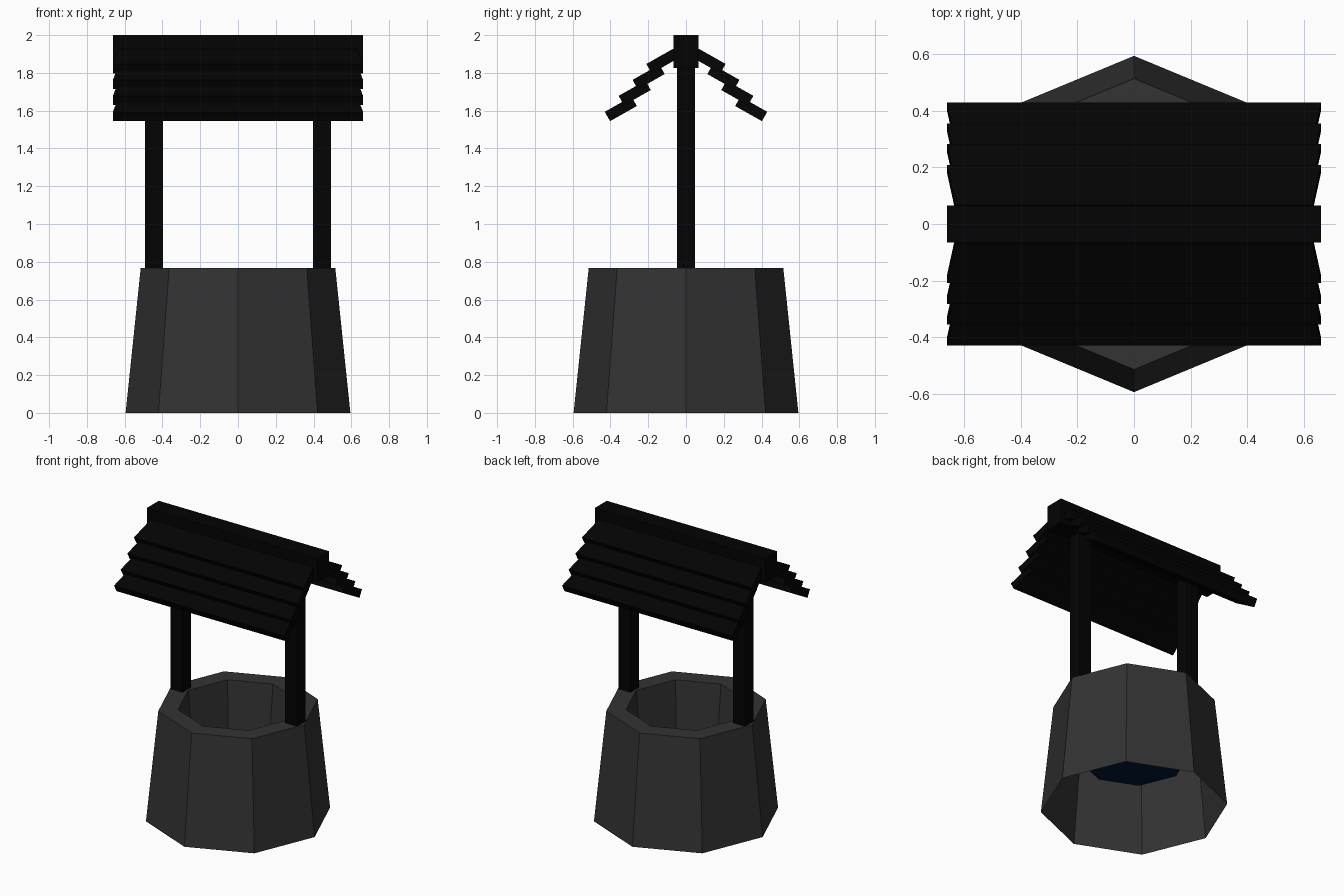
import bpy
import bmesh
from math import sin, cos, pi, radians
from mathutils import Vector

default = bpy.data.objects.get("Cube")
if default:
    bpy.data.objects.remove(default, do_unlink=True)


def material(name, rgb):
    mat = bpy.data.materials.new(name)
    mat.use_nodes = True
    color = (*rgb, 1)
    mat.diffuse_color = color
    mat.node_tree.nodes["Principled BSDF"].inputs["Base Color"].default_value = color
    return mat


stone = material("dark grey stone", (0.033, 0.033, 0.033))
wood = material("blackened wood", (0.001, 0.001, 0.001))
water_blue = material("deep blue water", (0, 0.0075, 0.035))


def finish(name, bm, mat):
    mesh = bpy.data.meshes.new(name)
    bm.to_mesh(mesh)
    bm.free()
    mesh.materials.append(mat)
    obj = bpy.data.objects.new(name, mesh)
    bpy.context.collection.objects.link(obj)
    return obj


def box(name, center, size, mat):
    bm = bmesh.new()
    bmesh.ops.create_cube(bm, size=1)
    for v in bm.verts:
        v.co = Vector(a * b + c for a, b, c in zip(v.co, size, center))
    return finish(name, bm, mat)


SIDES = 8


def ring(bm, radius, z):
    return [bm.verts.new((radius * cos(2 * pi * i / SIDES),
                          radius * sin(2 * pi * i / SIDES), z))
            for i in range(SIDES)]


# Well wall: tapered outer shell, flat rim and inner shaft, open underneath
WATER_RADIUS, WATER_Z = 0.35, 0.365
bm = bmesh.new()
profile = [(0.595, 0), (0.515, 0.768), (0.387, 0.768), (WATER_RADIUS, WATER_Z)]
rings = [ring(bm, r, z) for r, z in profile]
for low, high in zip(rings, rings[1:]):
    for i in range(SIDES):
        j = (i + 1) % SIDES
        bm.faces.new((low[i], low[j], high[j], high[i]))
finish("well_wall", bm, stone)

# Water surface closing the shaft
bm = bmesh.new()
bm.faces.new(ring(bm, WATER_RADIUS, WATER_Z))
finish("water", bm, water_blue)

# Posts standing on the rim
for side, x in (("left", 0.445), ("right", -0.445)):
    box(side + "_post", (x, 0, 1.307), (0.094, 0.094, 1.08), wood)

# Ridge beam
box("ridge_beam", (0, 0, 1.913), (1.324, 0.132, 0.174), wood)

# Roof planks: overlapping, tilted, narrowing towards the ridge
SLOPE, LENGTH, THICK = radians(29.5), 0.163, 0.057


def roof_plank(name, y, z, turn):
    bm = bmesh.new()
    bmesh.ops.create_cube(bm, size=1)
    for v in bm.verts:
        along = (v.co.y + 0.5) * LENGTH
        depth = (v.co.z - 0.5) * THICK
        half = 0.662 - 0.19 * along
        v.co = Vector((
            turn * 2 * v.co.x * half,
            turn * (y + along * cos(SLOPE) - depth * sin(SLOPE)),
            z + along * sin(SLOPE) + depth * cos(SLOPE)))
    finish(name, bm, wood)


for side, turn in (("front", 1), ("back", -1)):
    for k in range(4):
        roof_plank(f"{side}_roof_plank_{k + 1}",
                   -0.43 + 0.0735 * k, 1.594 + 0.0845 * k, turn)
